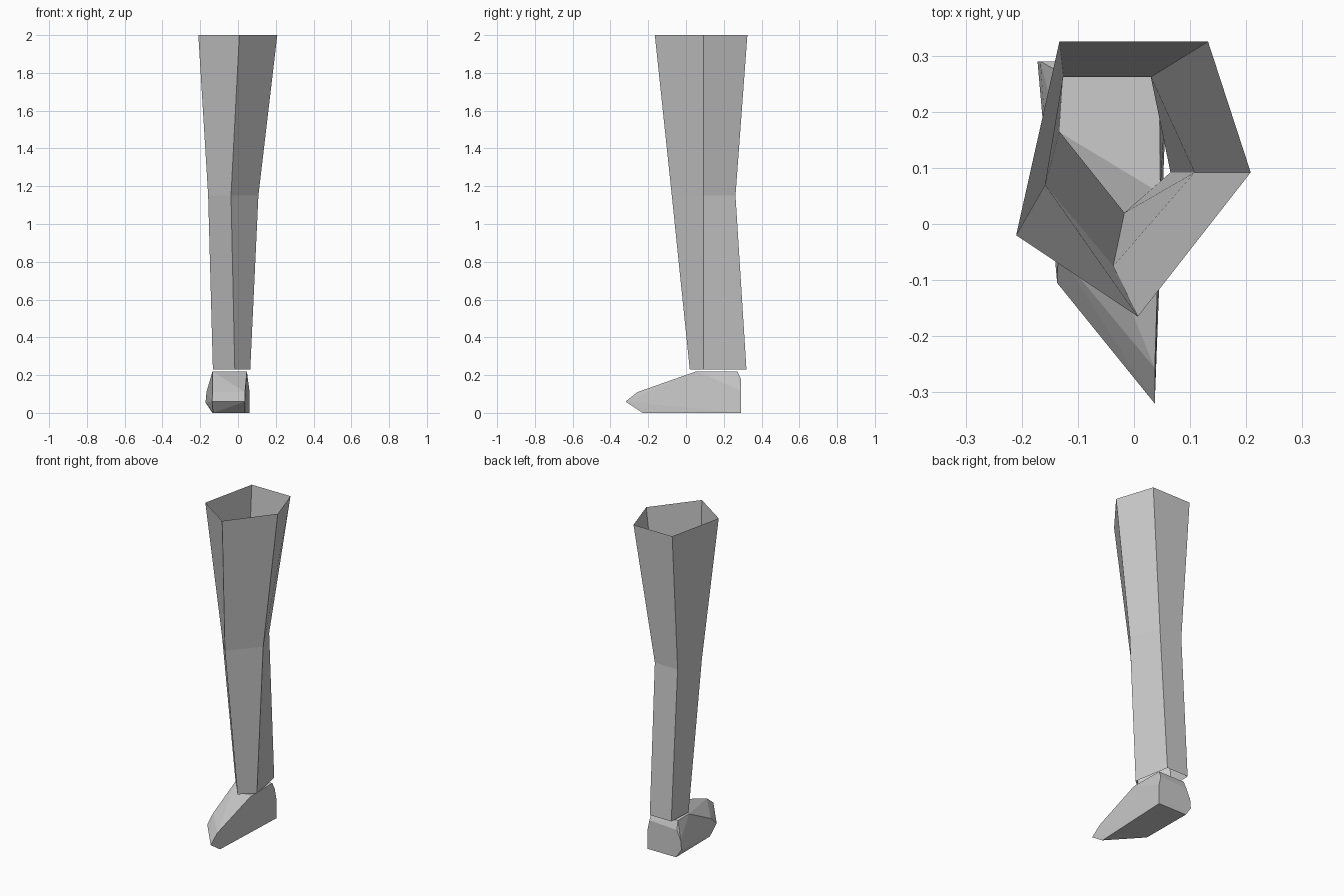
import bpy
import bmesh

if "Cube" in bpy.data.objects:
    bpy.data.objects.remove(bpy.data.objects["Cube"])

# One plain grey for everything
grey = bpy.data.materials.new("light grey")
grey.diffuse_color = (0.6, 0.6, 0.6, 1.0)
grey.use_nodes = True
grey.node_tree.nodes["Principled BSDF"].inputs["Base Color"].default_value = grey.diffuse_color


def add_object(name, bm):
    bm.normal_update()
    mesh = bpy.data.meshes.new(name)
    bm.to_mesh(mesh)
    bm.free()
    mesh.materials.append(grey)
    obj = bpy.data.objects.new(name, mesh)
    bpy.context.collection.objects.link(obj)
    return obj


# Leg: open five-sided tube lofted through thigh, knee and ankle rings
# (ring order is anticlockwise from above, starting at the front)
rings = [
    (0.23, [(-0.017, 0.02), (0.065, 0.092), (0.024, 0.32), (-0.123, 0.32), (-0.133, 0.165)]),
    (1.15, [(-0.037, -0.075), (0.108, 0.092), (0.03, 0.262), (-0.126, 0.262), (-0.158, 0.07)]),
    (2.00, [(0.007, -0.165), (0.208, 0.092), (0.132, 0.325), (-0.133, 0.325), (-0.21, -0.02)]),
]
bm = bmesh.new()
loops = [[bm.verts.new((x, y, z)) for x, y in ring] for z, ring in rings]
for low, high in zip(loops, loops[1:]):
    for i in range(5):
        j = (i + 1) % 5
        bm.faces.new((low[i], low[j], high[j], high[i]))
add_object("leg", bm)

# Shoe: faceted solid wrapped around sole, bumper, toe cap and ankle corners
sole = [(0.038, -0.23, 0), (0.06, 0.29, 0), (-0.135, 0.29, 0), (-0.132, -0.045, 0)]
bumper = [(0.037, -0.32, 0.06), (-0.137, -0.105, 0.06), (-0.172, 0.29, 0.055)]
toe_cap = [(0.037, -0.257, 0.11), (-0.135, -0.05, 0.11), (0.06, 0.29, 0.12), (-0.167, 0.29, 0.11)]
ankle = [(0.047, 0.055, 0.22), (0.045, 0.272, 0.22), (-0.135, 0.272, 0.22), (-0.135, 0.165, 0.22)]
heel = [(0.048, 0.29, 0.18), (-0.14, 0.29, 0.17)]
bm = bmesh.new()
for point in sole + bumper + toe_cap + ankle + heel:
    bm.verts.new(point)
hull = bmesh.ops.convex_hull(bm, input=bm.verts[:])
loose = [v for v in bm.verts if not v.link_faces]
bmesh.ops.delete(bm, geom=loose, context='VERTS')
bmesh.ops.dissolve_limit(bm, angle_limit=0.05, verts=bm.verts[:], edges=bm.edges[:])
bmesh.ops.recalc_face_normals(bm, faces=bm.faces[:])
add_object("shoe", bm)
